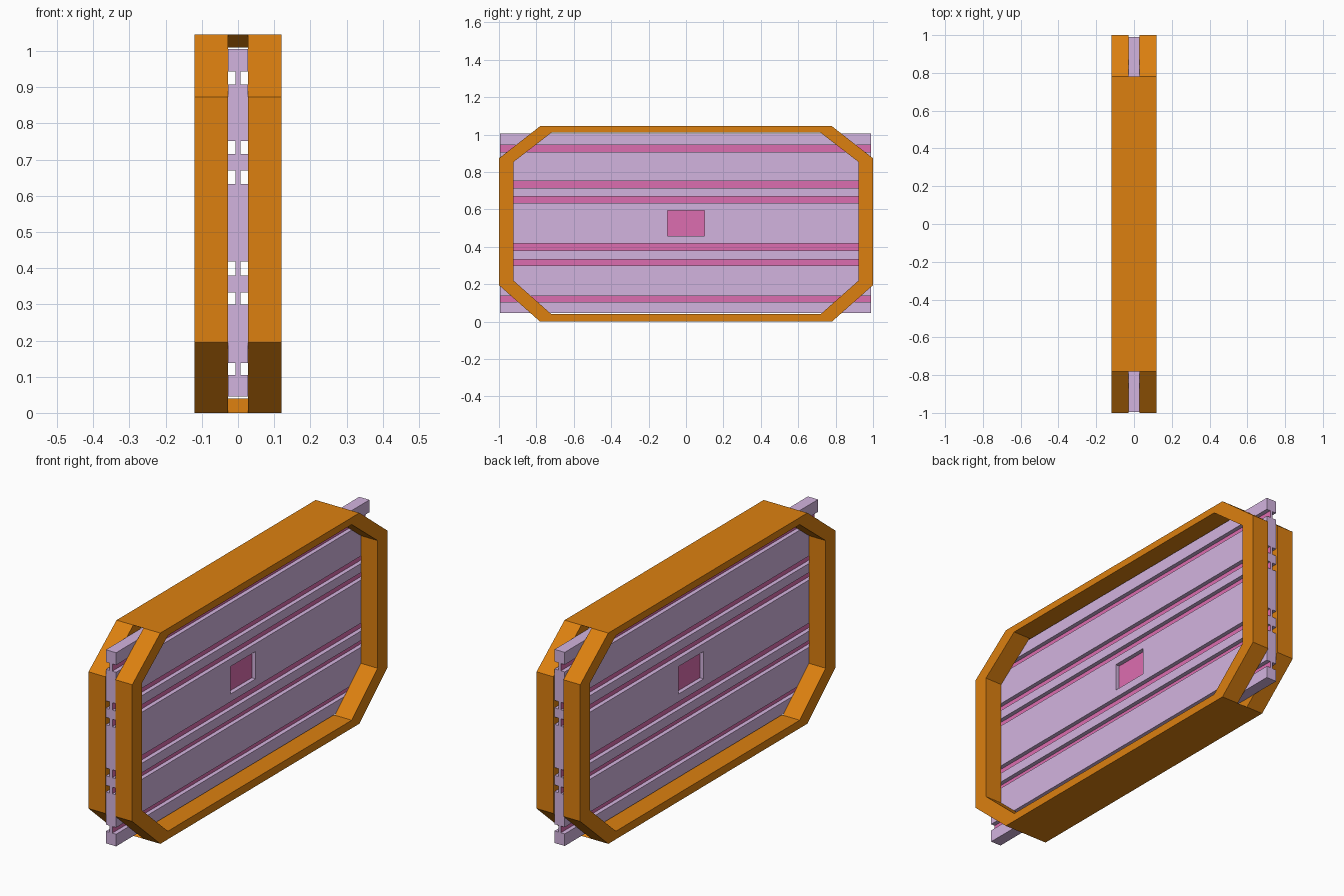
import bpy, bmesh
from mathutils import Vector

cube = bpy.data.objects.get("Cube")
if cube:
    bpy.data.objects.remove(cube, do_unlink=True)


def material(name, rgb):
    mat = bpy.data.materials.new(name)
    mat.use_nodes = True
    mat.diffuse_color = (*rgb, 1)
    mat.node_tree.nodes["Principled BSDF"].inputs["Base Color"].default_value = (*rgb, 1)
    return mat


def finish(bm, name, *mats):
    bmesh.ops.recalc_face_normals(bm, faces=bm.faces)
    mesh = bpy.data.meshes.new(name)
    bm.to_mesh(mesh)
    bm.free()
    for mat in mats:
        mesh.materials.append(mat)
    obj = bpy.data.objects.new(name, mesh)
    bpy.context.collection.objects.link(obj)
    return obj


orange = material("orange", (0.716, 0.216, 0.005))
lilac = material("lilac", (0.65, 0.456, 0.737))
pink = material("pink", (0.72, 0.153, 0.434))

SLOT = 0.028      # half width of the slot and the panel
CORE = 0.007      # half width of the panel core behind the grooves


def octagon(side, corner, bottom, low, high, top):
    """Chamfered rectangle as (y, z) points; the first edge is the bottom."""
    right = [(corner, bottom), (side, low), (side, high), (corner, top)]
    return right + [(-y, z) for y, z in reversed(right)]


# Frame: two octagonal rings joined only by the top and bottom bars
bm = bmesh.new()
outer = octagon(1.0, 0.78, 0.0, 0.195, 0.873, 1.045)
inner = octagon(0.923, 0.72, 0.04, 0.22, 0.853, 1.01)
layers = [[[bm.verts.new((x, y, z)) for y, z in ring] for ring in (outer, inner)]
          for x in (-0.12, -SLOT, SLOT, 0.12)]
TOP_BAR, BOTTOM_BAR = 3, 7
shell = {}
for k in range(3):
    for i in range(8):
        if k == 1 and i not in (TOP_BAR, BOTTOM_BAR):
            continue
        j = (i + 1) % 8
        a, b = [[lay[0][i], lay[0][j], lay[1][j], lay[1][i]] for lay in layers[k:k + 2]]
        quads = [a, b] + [[a[n], a[n - 1], b[n - 1], b[n]] for n in range(4)]
        for quad in quads:
            shell.setdefault(frozenset(quad), []).append(quad)
# Keep only the quads that are not shared by two blocks
for quads in shell.values():
    if len(quads) == 1:
        bm.faces.new(quads[0])
finish(bm, "frame", orange)

# Sliding panel: grooved cross-section extruded along its length
bm = bmesh.new()
grooves = [(0.105, 0.138), (0.30, 0.333), (0.38, 0.419),
           (0.633, 0.67), (0.715, 0.752), (0.908, 0.944)]
half = [(SLOT, 0.045)]
for low, high in grooves:
    half += [(SLOT, low), (CORE, low), (CORE, high), (SLOT, high)]
half.append((SLOT, 1.005))
section = half + [(-x, z) for x, z in reversed(half)]
end = bm.faces.new([bm.verts.new((x, -0.995, z)) for x, z in section])
body = bmesh.ops.extrude_face_region(bm, geom=[end], use_keep_orig=True)["geom"]
moved = [v for v in body if isinstance(v, bmesh.types.BMVert)]
bmesh.ops.translate(bm, verts=moved, vec=(0, 1.985, 0))

# Square recess in the middle of both sides
WIN_Y, WIN_LOW, WIN_HIGH = 0.098, 0.458, 0.594
MID = (WIN_LOW + WIN_HIGH) / 2


def middle_faces(y_reach):
    return [f for f in bm.faces
            if abs(abs(f.calc_center_median().x) - SLOT) < 1e-4
            and abs(f.calc_center_median().z - MID) < 0.1
            and abs(f.calc_center_median().y) < y_reach]


for point, normal in (((0, -WIN_Y, 0), (0, 1, 0)), ((0, WIN_Y, 0), (0, 1, 0)),
                      ((0, 0, WIN_LOW), (0, 0, 1)), ((0, 0, WIN_HIGH), (0, 0, 1))):
    faces = middle_faces(1)
    edges = {e for f in faces for e in f.edges}
    verts = {v for f in faces for v in f.verts}
    bmesh.ops.bisect_plane(bm, geom=faces + list(edges) + list(verts),
                           plane_co=point, plane_no=normal)
windows = [f for f in middle_faces(0.05) if abs(f.calc_center_median().z - MID) < 0.01]
for face in windows:
    inward = -1 if face.calc_center_median().x > 0 else 1
    rim = list(face.verts)
    floor = [bm.verts.new(v.co + Vector((inward * (SLOT - CORE), 0, 0))) for v in rim]
    bm.faces.remove(face)
    bm.faces.new(floor)
    for n in range(len(rim)):
        bm.faces.new([rim[n - 1], rim[n], floor[n], floor[n - 1]])

# Recessed floors are pink, everything else on the panel is lilac
bm.normal_update()
for face in bm.faces:
    on_core = all(abs(abs(v.co.x) - CORE) < 1e-4 for v in face.verts)
    face.material_index = int(on_core and abs(face.normal.x) > 0.9)
finish(bm, "sliding_panel", lilac, pink)
